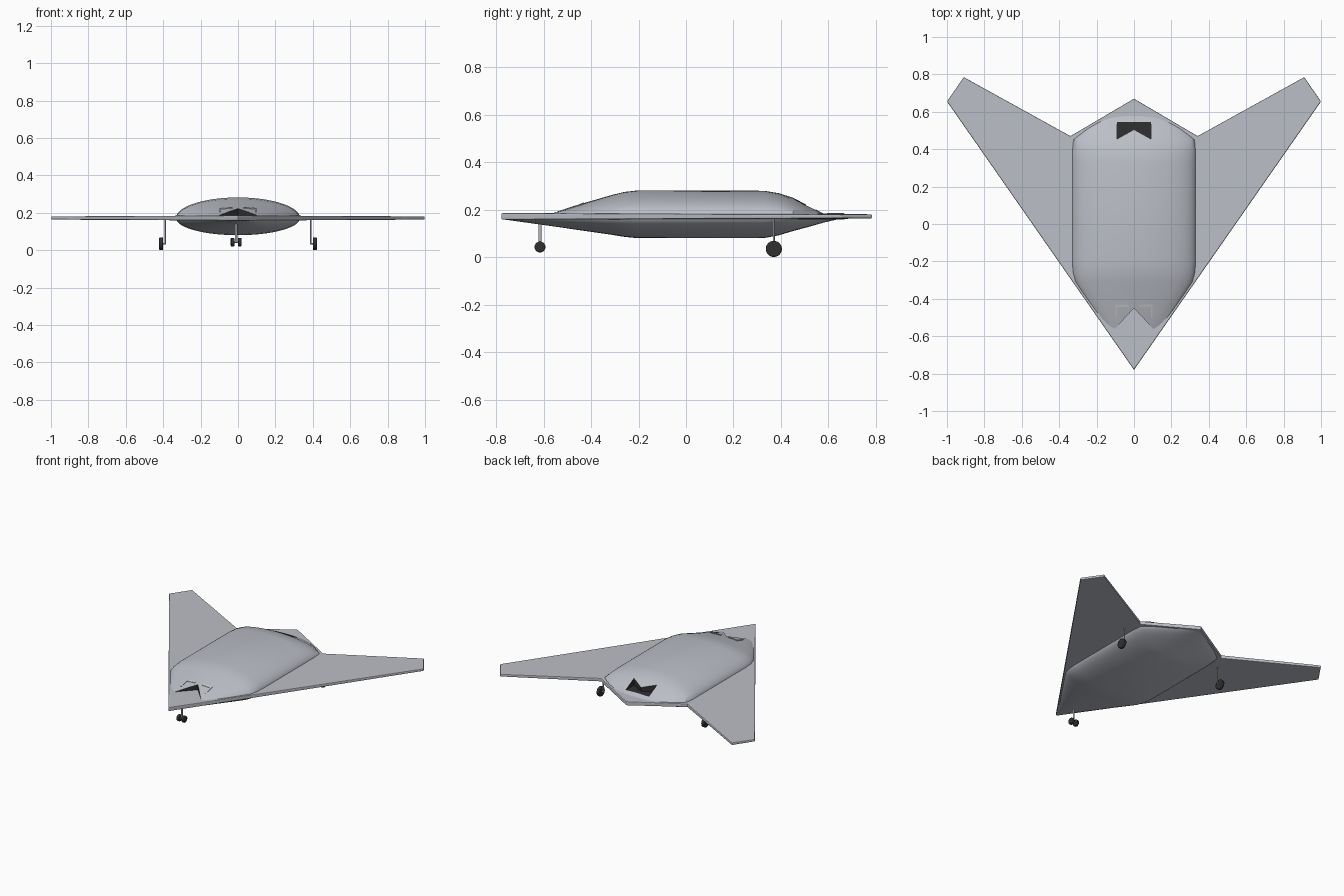
import bpy, bmesh, math
from mathutils import Vector

if "Cube" in bpy.data.objects:
    bpy.data.objects.remove(bpy.data.objects["Cube"])


def material(name, rgb):
    m = bpy.data.materials.new(name)
    m.diffuse_color = (*rgb, 1)
    m.use_nodes = True
    m.node_tree.nodes["Principled BSDF"].inputs["Base Color"].default_value = m.diffuse_color
    return m


GREY = material("grey_skin", (0.5, 0.52, 0.57))
DARK = material("dark_duct", (0.03, 0.03, 0.03))
PALE = material("pale_lip", (0.8, 0.8, 0.78))
Z0 = 0.172


def add_object(name, bm, mats):
    bmesh.ops.recalc_face_normals(bm, faces=bm.faces)
    me = bpy.data.meshes.new(name)
    bm.to_mesh(me)
    bm.free()
    for m in mats:
        me.materials.append(m)
    ob = bpy.data.objects.new(name, me)
    bpy.context.collection.objects.link(ob)
    return ob


def smooth(ob, angle=30):
    bpy.ops.object.select_all(action='DESELECT')
    ob.select_set(True)
    bpy.context.view_layer.objects.active = ob
    bpy.ops.object.shade_smooth_by_angle(angle=math.radians(angle))


def prism(bm, pts, lo, hi, index=0):
    a = [bm.verts.new((x, y, lo)) for x, y in pts]
    b = [bm.verts.new((x, y, hi)) for x, y in pts]
    faces = [bm.faces.new(a[::-1]), bm.faces.new(b)]
    n = len(pts)
    for i in range(n):
        j = (i + 1) % n
        faces.append(bm.faces.new((a[i], a[j], b[j], b[i])))
    for f in faces:
        f.material_index = index


# Wing plate: kite-shaped outline, thinner at the tips
half = [(0, -0.78), (1.0, 0.655), (0.91, 0.785), (0.34, 0.47), (0, 0.67)]
outline = half + [(-x, y) for x, y in half[3:0:-1]]
bm = bmesh.new()
prism(bm, outline, Z0 - 0.014, Z0 + 0.014)
for v in bm.verts:
    v.co.z = Z0 + (v.co.z - Z0) * (1 - 0.4 * abs(v.co.x))
wing = add_object("wing", bm, [GREY])
bev = wing.modifiers.new("edge_round", 'BEVEL')
bev.width, bev.segments = 0.005, 2

# Body: elliptical sections lofted from nose to tail (y, half width, top, bottom)
stations = [(-0.775, 0.003, 0.178, 0.16), (-0.58, 0.135, 0.185, 0.133),
            (-0.31, 0.315, 0.263, 0.094), (-0.26, 0.328, 0.275, 0.086),
            (-0.20, 0.332, 0.282, 0.08), (0.33, 0.332, 0.28, 0.081),
            (0.39, 0.332, 0.27, 0.092), (0.45, 0.328, 0.251, 0.11),
            (0.51, 0.255, 0.22, 0.126), (0.58, 0.145, 0.184, 0.146),
            (0.65, 0.02, 0.178, 0.162)]
N = 64
bm = bmesh.new()
rings = []
for y, w, top, bot in stations:
    ring = []
    for i in range(N):
        t = 2 * math.pi * i / N
        s = math.sin(t)
        ring.append(bm.verts.new((w * math.cos(t), y, Z0 + s * ((top - Z0) if s > 0 else (Z0 - bot)))))
    rings.append(ring)
for r, q in zip(rings, rings[1:]):
    for i in range(N):
        j = (i + 1) % N
        bm.faces.new((r[i], r[j], q[j], q[i]))
bm.faces.new(rings[0])
bm.faces.new(rings[-1])
body = add_object("body", bm, [GREY, DARK])

# Cutters: V-shaped intake notch and notched exhaust recess
cutters = [("intake_cutter", [(0, -0.45), (-0.12, -0.58), (0.12, -0.58)], Z0),
           ("exhaust_cutter", [(-0.09, 0.455), (0, 0.505), (0.09, 0.455),
                               (0.09, 0.545), (-0.09, 0.545)], 0.196)]
for name, pts, floor in cutters:
    bm = bmesh.new()
    prism(bm, pts, floor, 0.35, 1)
    cut = add_object(name, bm, [GREY, DARK])
    cut.hide_render = True
    cut.hide_set(True)
    mod = body.modifiers.new(name, 'BOOLEAN')
    mod.operation, mod.solver, mod.object = 'DIFFERENCE', 'EXACT', cut
smooth(body)


# Pale L-shaped lips lying on the skin behind the intake
def skin(x, y):
    for a, b in zip(stations, stations[1:]):
        if a[0] <= y <= b[0]:
            k = (y - a[0]) / (b[0] - a[0])
            w, top = (a[m] + k * (b[m] - a[m]) for m in (1, 2))
            return Z0 + (top - Z0) * math.sqrt(max(0, 1 - (x / w) ** 2))
    return Z0


for side, s in (("left", -1), ("right", 1)):
    bm = bmesh.new()
    prism(bm, [(s * x, y) for x, y in [(0.03, -0.43), (0.10, -0.43), (0.10, -0.50),
                                       (0.09, -0.50), (0.09, -0.445), (0.03, -0.445)]], 0, 0.004)
    for v in bm.verts:
        v.co.z += skin(v.co.x, v.co.y) - 0.001
    add_object(side + "_intake_lip", bm, [PALE])


# Landing gear
def rod(name, a, b, r, mat, sides=16, bevel=0):
    a, b = Vector(a), Vector(b)
    bpy.ops.mesh.primitive_cylinder_add(vertices=sides, radius=r, depth=(b - a).length, location=(a + b) / 2)
    ob = bpy.context.object
    ob.name = name
    ob.rotation_euler = (b - a).to_track_quat('Z', 'Y').to_euler()
    ob.data.materials.append(mat)
    if bevel:
        m = ob.modifiers.new("tread_round", 'BEVEL')
        m.width, m.segments = bevel, 2
    smooth(ob, 40)


def wheel(name, x, y, z, r, w):
    rod(name, (x - w / 2, y, z), (x + w / 2, y, z), r, DARK, 32, 0.005)


for side, s in (("left", -1), ("right", 1)):
    rod(side + "_main_strut", (s * 0.39, 0.37, 0.03), (s * 0.39, 0.37, 0.165), 0.004, GREY)
    rod(side + "_main_axle", (s * 0.387, 0.37, 0.035), (s * 0.41, 0.37, 0.035), 0.004, GREY)
    wheel(side + "_main_wheel", s * 0.411, 0.37, 0.035, 0.034, 0.022)
    wheel(side + "_nose_wheel", -0.01 + s * 0.019, -0.615, 0.043, 0.023, 0.02)
rod("nose_strut", (-0.01, -0.615, 0.04), (-0.01, -0.615, 0.16), 0.006, GREY)
rod("nose_axle", (-0.03, -0.615, 0.043), (0.01, -0.615, 0.043), 0.004, GREY)
